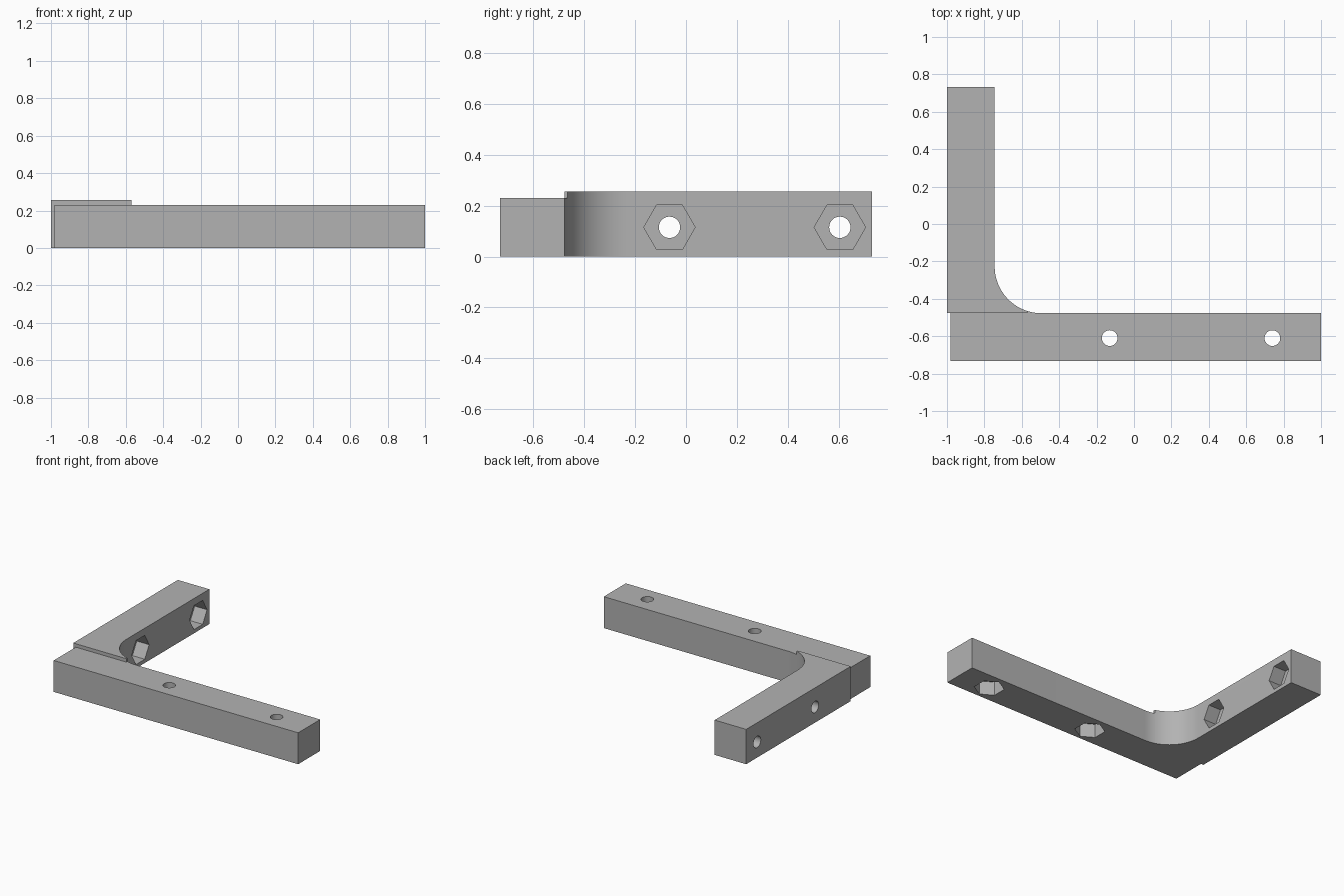
import bpy, bmesh
from math import cos, sin, pi
from mathutils import Matrix, Vector

if "Cube" in bpy.data.objects:
    bpy.data.objects.remove(bpy.data.objects["Cube"])

grey = bpy.data.materials.new("plain grey")
grey.use_nodes = True
grey.diffuse_color = (0.45, 0.45, 0.45, 1)
grey.node_tree.nodes["Principled BSDF"].inputs["Base Color"].default_value = grey.diffuse_color

LOW, HIGH = 0.23, 0.255      # heights of the two arms
INNER_X, INNER_Y = -0.745, -0.477
R = 0.25                     # inner corner radius
STEP_X = -0.57               # where the raised corner ends


def make(name, bm):
    mesh = bpy.data.meshes.new(name)
    bmesh.ops.recalc_face_normals(bm, faces=bm.faces)
    bm.to_mesh(mesh)
    bm.free()
    ob = bpy.data.objects.new(name, mesh)
    bpy.context.collection.objects.link(ob)
    mesh.materials.append(grey)
    return ob


def prism(name, outline, height):
    bm = bmesh.new()
    face = bm.faces.new([bm.verts.new((x, y, 0)) for x, y in outline])
    top = bmesh.ops.extrude_face_region(bm, geom=[face])["geom"]
    bmesh.ops.translate(bm, vec=(0, 0, height),
                        verts=[v for v in top if isinstance(v, bmesh.types.BMVert)])
    return make(name, bm)


def cutter(name, pos, axis, radius, depth, sides, spin=0):
    bm = bmesh.new()
    turn = Vector(axis).to_track_quat('Z', 'Y').to_matrix().to_4x4()
    bmesh.ops.create_cone(bm, cap_ends=True, segments=sides, radius1=radius,
                          radius2=radius, depth=depth,
                          matrix=Matrix.Translation(pos) @ turn @ Matrix.Rotation(spin, 4, 'Z'))
    ob = make(name, bm)
    ob.hide_render = True
    return ob


def apply_boolean(ob, other, operation):
    mod = ob.modifiers.new("boolean", 'BOOLEAN')
    mod.operation, mod.solver, mod.object = operation, 'EXACT', other
    bpy.context.view_layer.objects.active = ob
    bpy.ops.object.modifier_apply(modifier=mod.name)
    bpy.data.objects.remove(other)


def arc(start, end, n=20):
    angles = [start + (end - start) * i / n for i in range(n + 1)]
    return [(INNER_X + R + R * cos(a), INNER_Y + R + R * sin(a)) for a in angles]


# Long arm with the low tail of the corner curve
curve = arc(pi, 1.5 * pi)
tail = [p for p in curve if p[0] > STEP_X]
edge_y = INNER_Y + R - (R * R - (STEP_X - INNER_X - R) ** 2) ** 0.5
long_arm = prism("long_arm", [(-0.98, -0.732), (1, -0.732), (1, INNER_Y)] + tail[::-1]
                 + [(STEP_X, edge_y), (STEP_X, INNER_Y), (-0.98, INNER_Y)], LOW)

# Raised side arm with the corner curve
body = [p for p in curve if p[0] < STEP_X]
side_arm = prism("side_arm", [(-1, INNER_Y), (-1, 0.732), (INNER_X, 0.732)] + body
                 + [(STEP_X, edge_y), (STEP_X, INNER_Y)], HIGH)

# Bolt holes with hexagonal nut pockets
for x in (-0.13, 0.74):
    apply_boolean(long_arm, cutter("bolt_hole", (x, -0.61, 0.1), (0, 0, 1), 0.042, 1, 32), 'DIFFERENCE')
    apply_boolean(long_arm, cutter("nut_pocket", (x, -0.61, 0), (0, 0, 1), 0.101, 0.2, 6), 'DIFFERENCE')
for y in (-0.065, 0.605):
    apply_boolean(side_arm, cutter("bolt_hole", (-0.87, y, 0.115), (1, 0, 0), 0.042, 0.6, 32), 'DIFFERENCE')
    apply_boolean(side_arm, cutter("nut_pocket", (INNER_X, y, 0.115), (1, 0, 0), 0.101, 0.2, 6, pi / 2),
                  'DIFFERENCE')

# Join the arms into one bracket
apply_boolean(side_arm, long_arm, 'UNION')
side_arm.name = "corner_bracket"
side_arm.select_set(True)
bpy.context.view_layer.objects.active = side_arm
bpy.ops.object.shade_smooth_by_angle(angle=0.5)
